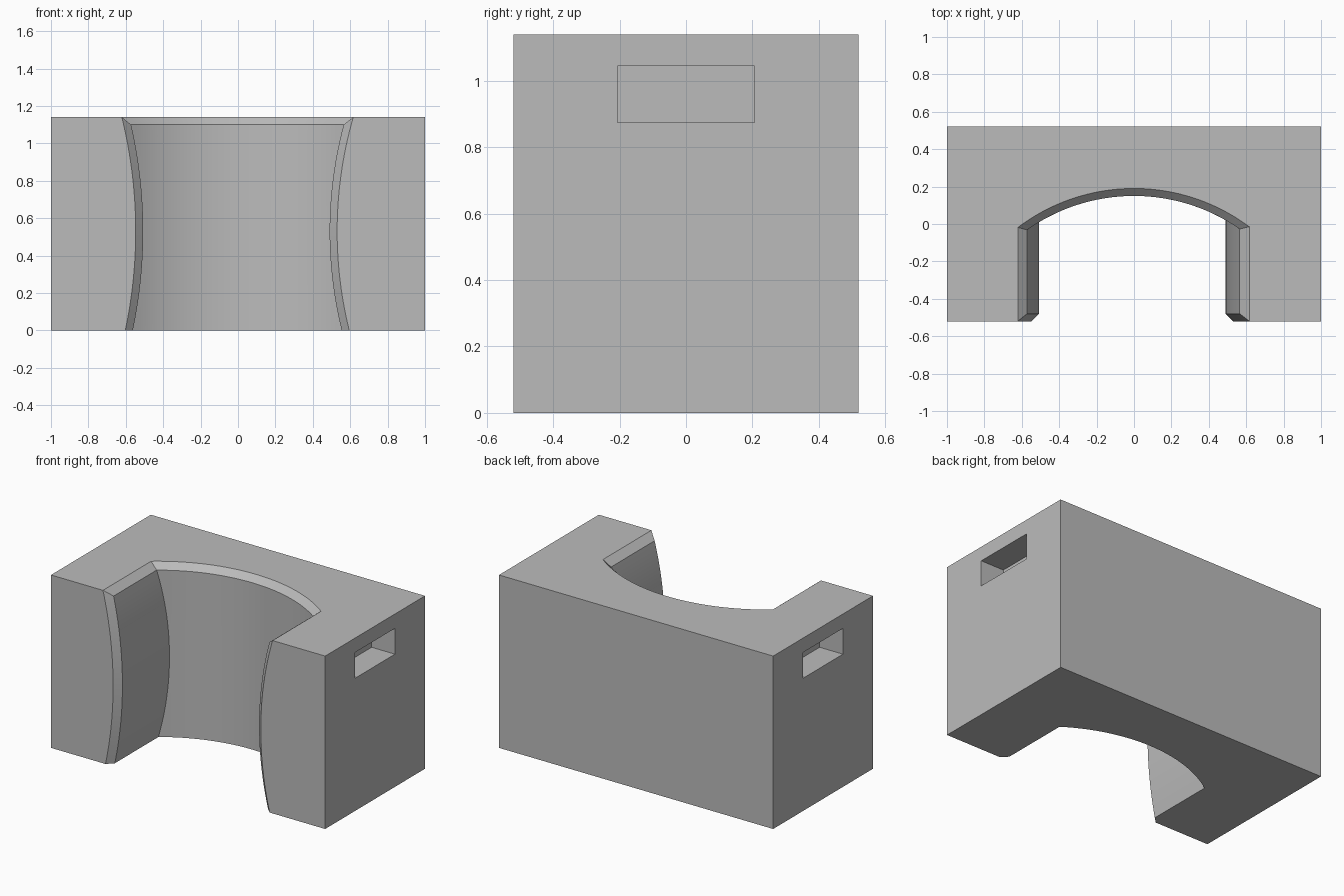
import bpy, bmesh, math

cube = bpy.data.objects.get("Cube")
if cube:
    bpy.data.objects.remove(cube, do_unlink=True)

HEIGHT, HALF_DEPTH, CHAMFER = 1.14, 0.52, 0.04
ARC_CENTRE_Y, ARC_RADIUS = -0.84, 0.99
LAYERS, SEGMENTS = 28, 40

grey = bpy.data.materials.new("plain grey")
grey.use_nodes = True
colour = (0.5, 0.5, 0.5, 1)
grey.diffuse_color = colour
grey.node_tree.nodes["Principled BSDF"].inputs["Base Color"].default_value = colour


def make_object(name, bm):
    bmesh.ops.recalc_face_normals(bm, faces=bm.faces)
    mesh = bpy.data.meshes.new(name)
    bm.to_mesh(mesh)
    bm.free()
    mesh.materials.append(grey)
    obj = bpy.data.objects.new(name, mesh)
    bpy.context.collection.objects.link(obj)
    return obj


def make_box(name, low, high):
    bm = bmesh.new()
    bmesh.ops.create_cube(bm, size=1)
    for v in bm.verts:
        v.co = [a + (b - a) * (c + 0.5) for a, b, c in zip(low, high, v.co)]
    return make_object(name, bm)


def bulge(waist, radius, z):
    """Half width of the opening, narrowest near mid height."""
    return waist + radius - math.sqrt(radius ** 2 - (z - 0.53) ** 2)


def opening_outline(z, top):
    """Plan outline of the opening; the top layer is widened by the chamfer."""
    right, left = bulge(0.49, 2.2, z), bulge(0.507, 2.55, z)
    right_lip, left_lip = right + CHAMFER, left + CHAMFER
    radius, corner_y = ARC_RADIUS, CHAMFER - HALF_DEPTH
    if top:
        right, left = right_lip, left_lip
        radius, corner_y = radius + CHAMFER, 0.001 - HALF_DEPTH
    points = [(right_lip, -0.7), (right_lip, -HALF_DEPTH), (right, corner_y)]
    for i in range(SEGMENTS + 1):
        x = right - (right + left) * i / SEGMENTS
        points.append((x, ARC_CENTRE_Y + math.sqrt(radius ** 2 - x * x)))
    return points + [(-left, corner_y), (-left_lip, -HALF_DEPTH), (-left_lip, -0.7)]


def make_opening():
    bm = bmesh.new()
    shoulder = HEIGHT - CHAMFER
    levels = [(-0.1, 0, False)]
    levels += [(shoulder * i / LAYERS, shoulder * i / LAYERS, False) for i in range(LAYERS + 1)]
    levels += [(HEIGHT, HEIGHT, True), (HEIGHT + 0.1, HEIGHT, True)]
    rings = [[bm.verts.new((x, y, z)) for x, y in opening_outline(shape_z, top)]
             for z, shape_z, top in levels]
    for lower, upper in zip(rings, rings[1:]):
        for i in range(len(lower)):
            j = (i + 1) % len(lower)
            bm.faces.new((lower[i], lower[j], upper[j], upper[i]))
    bm.faces.new(rings[0])
    bm.faces.new(rings[-1])
    return make_object("opening_cutter", bm)


# Solid block
body = make_box("block_body", (-1, -HALF_DEPTH, 0), (1, HALF_DEPTH, HEIGHT))

# Curved opening and a hand slot in each side
cutters = [make_opening(),
           make_box("left_slot_cutter", (0.83, -0.207, 0.875), (1.1, 0.207, 1.045)),
           make_box("right_slot_cutter", (-1.1, -0.207, 0.875), (-0.83, 0.207, 1.045))]

bpy.ops.object.select_all(action="DESELECT")
bpy.context.view_layer.objects.active = body
body.select_set(True)
for cutter in cutters:
    cutter.hide_render = True
    cut = body.modifiers.new(cutter.name, "BOOLEAN")
    cut.operation, cut.solver, cut.object = "DIFFERENCE", "EXACT", cutter
    bpy.ops.object.modifier_apply(modifier=cut.name)
for cutter in cutters:
    bpy.data.objects.remove(cutter, do_unlink=True)

# Smooth curved walls, crisp edges
bpy.ops.object.shade_smooth_by_angle(angle=math.radians(25))
